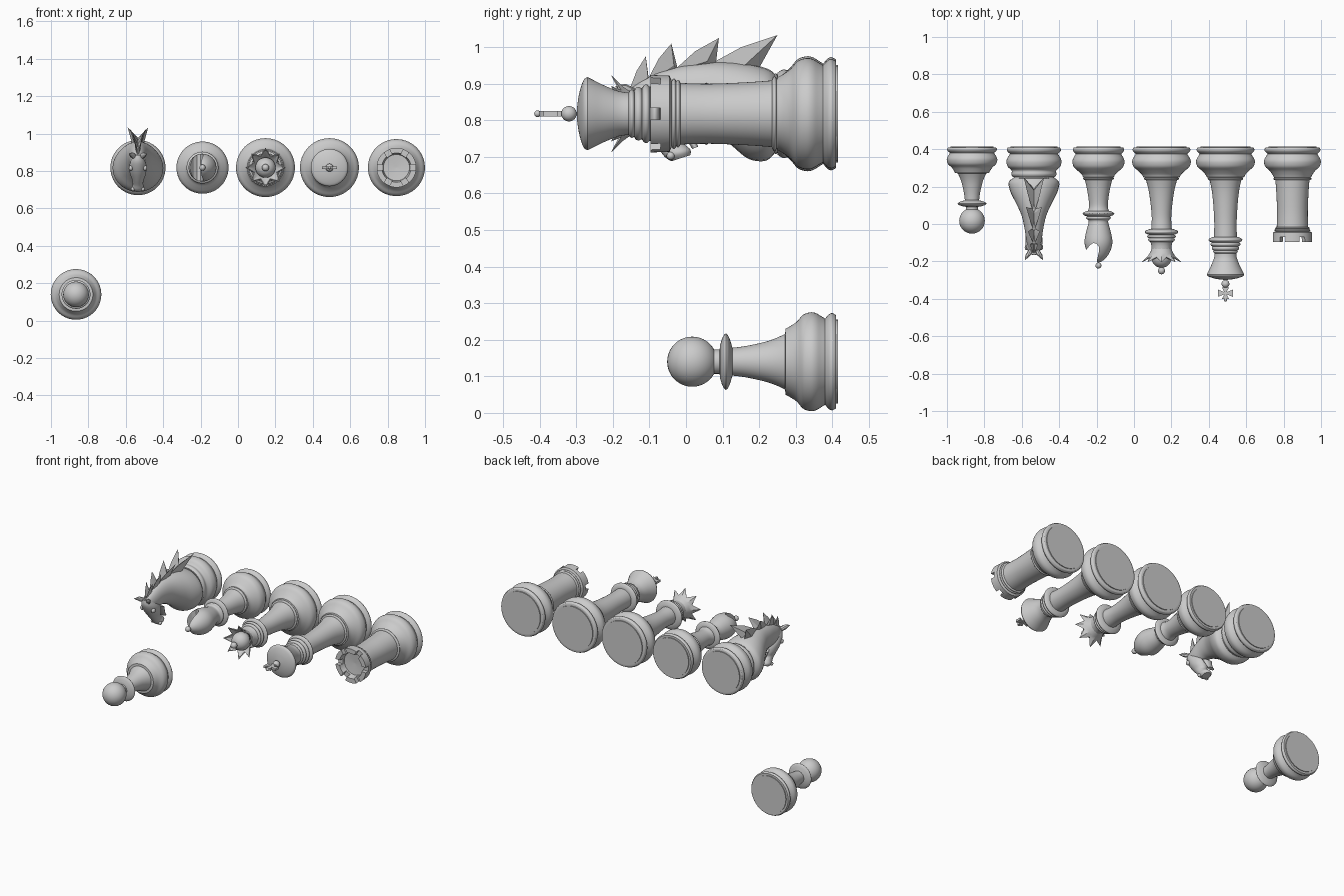
import bpy, bmesh, math
from mathutils import Vector

if "Cube" in bpy.data.objects:
    bpy.data.objects.remove(bpy.data.objects["Cube"])

BACK = 0.415          # y of every base; pieces lie with their tops toward -y
CZ = 0.818            # axis height of the back row


def finish(name, bm, angle=35):
    bmesh.ops.remove_doubles(bm, verts=bm.verts, dist=1e-5)
    bmesh.ops.recalc_face_normals(bm, faces=bm.faces)
    me = bpy.data.meshes.new(name)
    bm.to_mesh(me)
    bm.free()
    ob = bpy.data.objects.new(name, me)
    bpy.context.collection.objects.link(ob)
    smooth(ob, angle)
    return ob


def smooth(ob, angle=35):
    bpy.ops.object.select_all(action='DESELECT')
    ob.select_set(True)
    bpy.context.view_layer.objects.active = ob
    bpy.ops.object.shade_smooth_by_angle(angle=math.radians(angle))


def curve(pts, n=4):
    """Smooth interpolation through tuples of any length."""
    p = [Vector(q) for q in pts]
    out = []
    for i in range(len(p) - 1):
        a, b, c, d = p[max(i - 1, 0)], p[i], p[i + 1], p[min(i + 2, len(p) - 1)]
        for k in range(n):
            t = k / n
            out.append(b + (c - a) * (t / 2) + (a * 2 - b * 5 + c * 4 - d) * (t * t / 2)
                       + (b * 3 - a - c * 3 + d) * (t ** 3 / 2))
    return out + [p[-1]]


def skin(bm, rings, closed_ends=True):
    vs = [[bm.verts.new(v) for v in r] for r in rings]
    n = len(vs[0])
    for a, b in zip(vs, vs[1:]):
        for i in range(n):
            bm.faces.new((a[i], a[(i + 1) % n], b[(i + 1) % n], b[i]))
    if closed_ends:
        bm.faces.new(vs[0])
        bm.faces.new(vs[-1][::-1])
    return vs


def lathe(name, cx, cz, segments, n=56):
    """Turn (distance from base, radius) segments about the piece axis."""
    prof = []
    for s in segments:
        prof += curve(s) if len(s) > 2 else [Vector(q) for q in s]
    rings = [[(cx + max(r, 4e-4) * math.cos(2 * math.pi * i / n), BACK - h,
               cz + max(r, 4e-4) * math.sin(2 * math.pi * i / n)) for i in range(n)]
             for h, r in prof]
    bm = bmesh.new()
    skin(bm, rings)
    return finish(name, bm)


def base(R, end, k=1.15):
    """Shared foot: plinth disc, rolled rim, groove and swelling bell."""
    return [[(0, 0), (0, .85 * R)], [(.005, .85 * R), (.005, .94 * R)],
            [(.006, .95 * R), (.015 * k, R * .985), (.024 * k, .96 * R), (.034 * k, .88 * R)],
            [(.035 * k, .875 * R), (.045 * k, .92 * R), (.06 * k, .985 * R), (.075 * k, R),
             (.095 * k, .95 * R), (.112 * k, .81 * R), (.13 * k, end * 1.08), (.143 * k, end)]]


def bead(h, r, w=.006, d=.006):
    return [(h - w, r - d), (h - w * .6, r - d * .3), (h, r), (h + w * .6, r - d * .3), (h + w, r - d)]


def ball(name, loc, r, scale=(1, 1, 1)):
    bm = bmesh.new()
    bmesh.ops.create_uvsphere(bm, u_segments=32, v_segments=20, radius=r)
    for v in bm.verts:
        v.co = Vector(a * b for a, b in zip(v.co, scale)) + Vector(loc)
    return finish(name, bm, 60)


def prism(name, xy, z0, z1):
    bm = bmesh.new()
    skin(bm, [[(x, y, z) for x, y in xy] for z in (z0, z1)])
    return finish(name, bm)


def cut(ob, cutter):
    m = ob.modifiers.new("cut", 'BOOLEAN')
    m.object, m.operation, m.solver = cutter, 'DIFFERENCE', 'EXACT'
    bpy.context.view_layer.objects.active = ob
    # keep the cut ahead of the shading modifier
    bpy.ops.object.modifier_move_to_index(modifier=m.name, index=0)
    bpy.ops.object.modifier_apply(modifier=m.name)
    bpy.data.objects.remove(cutter)


# Pawn
px, pz = -.866, .14
lathe("pawn_body", px, pz, base(.135, .09, 1) + [
    [(.144, .076), (.17, .064), (.2, .054), (.25, .043), (.288, .038)],
    [(.29, .045), (.297, .066), (.306, .077), (.315, .066), (.322, .045)],
    [(.323, .033), (.345, .033)], [(.345, .033), (.345, 0)]])
ball("pawn_head", (px, .017, pz), .0685)

# Rook with a cupped, notched top
rx = .847
rook = lathe("rook", rx, CZ, base(.152, .1) + [
    bead(.173, .102), [(.18, .091), (.25, .086), (.35, .082), (.43, .084)],
    bead(.437, .092), bead(.448, .096), [(.454, .09), (.46, .104)],
    [(.46, .104), (.512, .106)], [(.512, .106), (.512, .078)],
    [(.512, .078), (.475, .07)], [(.475, .07), (.468, 0)]])
for a in (30, 90, 150):
    bm = bmesh.new()
    bmesh.ops.create_cube(bm, size=1)
    for v in bm.verts:
        u, w, t = v.co.x * .3, v.co.z * .032, math.radians(a)
        v.co = (rx + u * math.sin(t) + w * math.cos(t), -.095 + v.co.y * .05,
                CZ + u * math.cos(t) - w * math.sin(t))
    cut(rook, finish("notch_cutter", bm))
smooth(rook)

# Bishop with a slanted slot through the mitre
bx = -.19
bishop = lathe("bishop", bx, CZ, base(.139, .083) + [
    bead(.172, .083), [(.18, .073), (.22, .063), (.28, .053), (.32, .05), (.346, .056)],
    [(.347, .066), (.353, .079), (.36, .085), (.367, .079), (.373, .066)],
    bead(.382, .066, .008), [(.392, .056), (.405, .052), (.45, .064), (.5, .074), (.54, .07),
                             (.58, .052), (.61, .025), (.622, 0)]])
cut(bishop, prism("slot_cutter", [(-.3, -.17), (-.252, -.135), (-.236, -.113), (-.218, -.102),
                                  (-.2, -.105), (-.188, -.122), (-.188, -.15), (-.197, -.19),
                                  (-.203, -.24), (-.3, -.24)], CZ - .15, CZ + .15))
smooth(bishop)
ball("bishop_finial", (bx, -.222, CZ), .016)

# Queen
qx = .147
lathe("queen_body", qx, CZ, base(.157, .098) + [
    bead(.173, .094), [(.18, .083), (.23, .07), (.3, .059), (.38, .052), (.442, .055)],
    [(.443, .066), (.45, .083), (.458, .089), (.466, .083), (.473, .066)],
    bead(.482, .077, .008), bead(.5, .071, .009), [(.51, .06), (.53, .054), (.56, .052)],
    [(.56, .052), (.56, 0)]])
N = 16
rings = []
for ht, rt, hv, rv in [(.54, .05, .54, .05), (.57, .062, .57, .062), (.59, .076, .585, .066),
                       (.62, .107, .592, .07), (.617, .1, .596, .064), (.58, .058, .58, .056),
                       (.56, .045, .56, .045)]:
    rings.append([(qx + (rv if i % 2 else rt) * math.cos(2 * math.pi * i / N),
                   BACK - (hv if i % 2 else ht),
                   CZ + (rv if i % 2 else rt) * math.sin(2 * math.pi * i / N)) for i in range(N)])
bm = bmesh.new()
skin(bm, rings)
finish("queen_crown", bm, 25)
ball("queen_dome", (qx, -.18, CZ), .054)
ball("queen_finial", (qx, -.25, CZ), .019)

# King
kx = .489
lathe("king_body", kx, CZ, base(.157, .1) + [
    bead(.173, .095), [(.18, .085), (.23, .074), (.3, .066), (.4, .06), (.485, .061)],
    [(.486, .072), (.492, .085), (.5, .09), (.508, .085), (.514, .072)],
    bead(.524, .08, .009), bead(.545, .073, .01), bead(.563, .066, .007),
    [(.572, .058), (.6, .062), (.64, .078), (.67, .093), (.684, .1)],
    [(.684, .1), (.695, .092), (.706, .06), (.712, .025), (.714, 0)]])
ball("king_ball", (kx, -.32, CZ), .021)
cy, outer, inner = -.37, .019, .007
for name, dx, dy, reach in [("left", -1, 0, .039), ("right", 1, 0, .039),
                            ("top", 0, -1, .03), ("bottom", 0, 1, .03)]:
    prism("king_cross_" + name,
          [(kx + dx * d - dy * w, cy + dy * d + dx * w) for d, w in
           [(-.004, -inner), (.009, -inner), (reach, -outer), (reach, outer), (.009, inner), (-.004, inner)]],
          CZ - .007, CZ + .007)
ball("king_cross_tip", (kx, -.406, CZ), .009)

# Knight
nx = -.535
lathe("knight_base", nx, CZ, base(.147, .112) + [bead(.17, .11), [(.176, .1), (.176, 0)]])


def loft(name, sections, off=0, n=28):
    """Oval rings given as back point, front point (y, z) and half width."""
    rings = []
    for y0, z0, y1, z1, w in curve(sections):
        ring = []
        for i in range(n):
            c, s = math.cos(2 * math.pi * i / n), math.sin(2 * math.pi * i / n)
            ring.append((nx + off + w * s, (y0 + y1) / 2 + c * (y0 - y1) / 2,
                         (z0 + z1) / 2 + c * (z0 - z1) / 2))
        rings.append(ring)
    bm = bmesh.new()
    skin(bm, rings)
    return finish(name, bm, 50)


loft("knight_neck", [(.25, .92, .25, .72, .105), (.225, .94, .22, .69, .135), (.17, .955, .17, .695, .125),
                     (.1, .96, .12, .735, .095), (.03, .955, .06, .775, .066), (-.05, .94, 0, .80, .05),
                     (-.11, .915, -.05, .80, .042), (-.155, .885, -.09, .79, .032)])
loft("knight_head", [(-.165, .885, -.08, .872, .025), (-.165, .85, -.03, .815, .045),
                     (-.14, .80, -.02, .775, .043), (-.105, .755, -.02, .75, .031),
                     (-.075, .722, -.005, .735, .028), (-.058, .70, .012, .72, .033),
                     (-.04, .688, .012, .705, .024)])
loft("knight_jaw", [(-.03, .80, .012, .785, .03), (0, .75, .022, .752, .021), (.017, .722, .034, .728, .021)])
for side, s in (("left", -1), ("right", 1)):
    ball("knight_eye_" + side, (nx + s * .038, -.125, .815), .014, (.8, 1.1, 1))
    ball("knight_nostril_" + side, (nx + s * .026, -.042, .703), .011)
    # pointed ear
    bm = bmesh.new()
    skin(bm, [[(nx + s * (x + r * math.cos(t)), y, z + r * math.sin(t))
               for t in [k * math.pi / 4 for k in range(8)]]
              for x, y, z, r in [(.018, -.14, .875, .012), (.03, -.165, .885, .015), (.048, -.193, .893, .001)]])
    finish("knight_ear_" + side, bm)

# Mane: swept tufts, each split into two diverging blades
for k, (ay, az, ty, tz, by, bz, w) in enumerate([(.05, .945, .25, 1.033, .21, .925, .055),
                                                 (-.04, .93, .09, 1.025, .10, .94, .042),
                                                 (-.11, .90, -.04, 1.01, 0, .93, .032),
                                                 (-.16, .87, -.11, .975, -.08, .90, .022)]):
    bm = bmesh.new()
    A, B = bm.verts.new((nx, ay, az)), bm.verts.new((nx, by - .02, bz))
    M = bm.verts.new((nx, (ay + ty) / 2 + .03, (az + tz) / 2 - .012))
    for s in (-1, 1):
        T = bm.verts.new((nx + s * w, ty, tz))
        H = bm.verts.new((nx + s * w * .55, ay + (ty - ay) * .5, az + (tz - az) * .62))
        S = bm.verts.new((nx + s * w * .6, by - (by - ay) * .3, bz + (tz - bz) * .25))
        for f in ((A, H, M), (H, T, M), (M, T, B), (A, S, H), (H, S, T), (S, B, T), (A, B, S)):
            bm.faces.new(f)
    finish("knight_mane_%d" % (k + 1), bm, 30)
